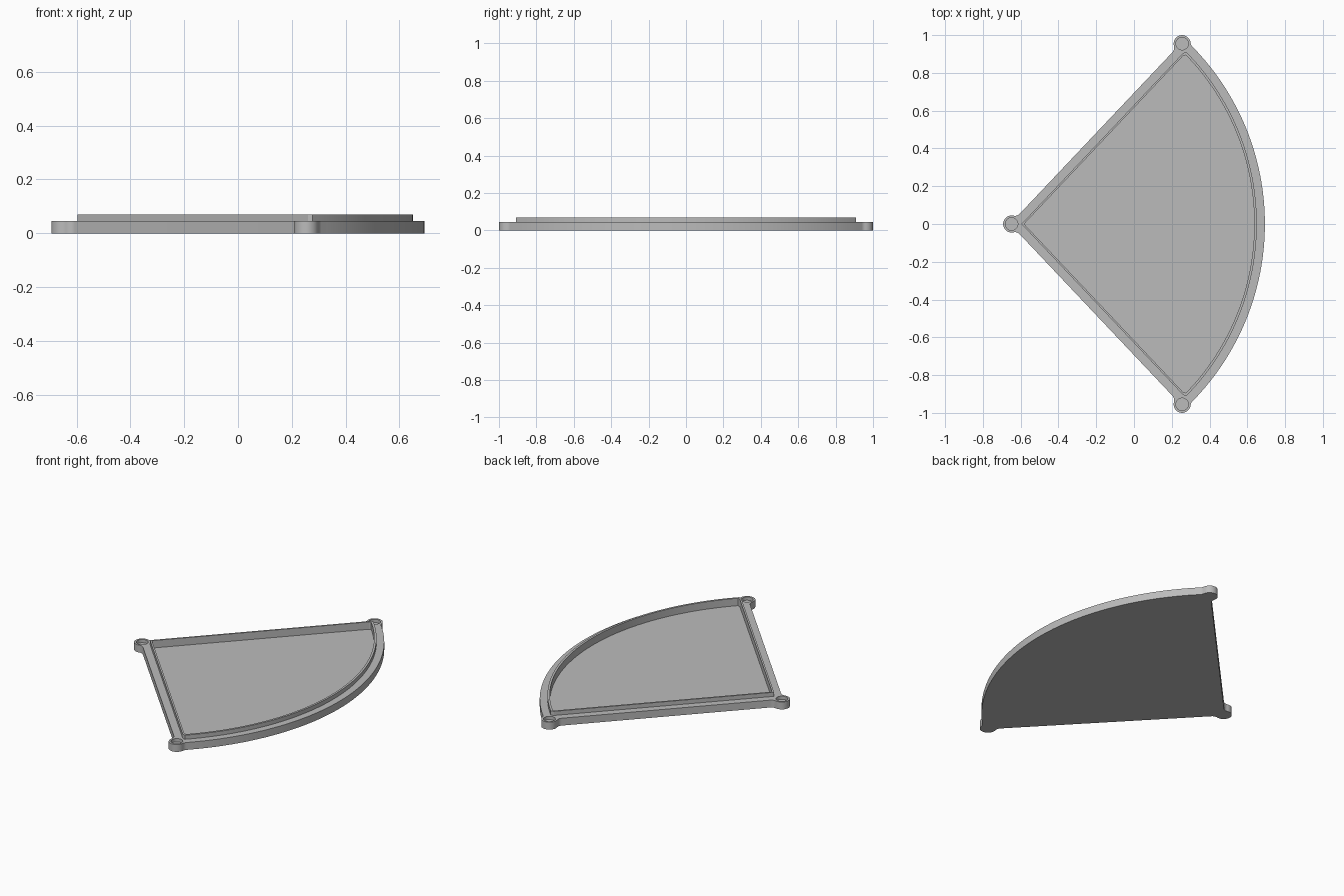
import bpy, bmesh
from math import cos, sin, pi, sqrt, acos, atan2, radians
from mathutils import Vector

if "Cube" in bpy.data.objects:
    bpy.data.objects.remove(bpy.data.objects["Cube"], do_unlink=True)

# Main dimensions
APEX = Vector((-0.648, 0))
HALF = radians(46.6)                 # half angle of the sector
LENGTH = 1.314                       # apex to outer screw boss
ARC = 1.341                          # radius of the curved edge
BOSS, HOLE, FILLET = 0.045, 0.033, 0.035
EDGE = 0.006                         # straight edge offset from boss line
FLOOR, RIM, TOP = 0.025, 0.045, 0.07

along = Vector((cos(HALF), sin(HALF)))
out = Vector((-sin(HALF), cos(HALF)))
CORNER = APEX + along * LENGTH


def arc(centre, r, a0, a1, n, turn=1):
    """Points on an arc; turn is 1 for anticlockwise, -1 for clockwise."""
    span = ((a1 - a0) * turn) % (2 * pi)
    return [centre + r * Vector((cos(a), sin(a)))
            for a in (a0 + turn * span * i / n for i in range(n + 1))]


def heading(a, b):
    return atan2(b.y - a.y, b.x - a.x)


def arc_angle(r, gap):
    """Polar angle about the apex at radius r lying gap away from the corner."""
    return HALF - acos((LENGTH**2 + r**2 - gap**2) / (2 * LENGTH * r))


def mirrored(half):
    """Close an upper half outline with its mirror image across y = 0."""
    lower = [Vector((p.x, -p.y)) for p in reversed(half[1:-1])]
    return half + lower


def body_outline():
    th = arc_angle(ARC + FILLET, BOSS + FILLET)
    f1 = APEX + (ARC + FILLET) * Vector((cos(th), sin(th)))
    s = sqrt((BOSS + FILLET)**2 - (EDGE + FILLET)**2)
    f2 = CORNER - s * along + (EDGE + FILLET) * out
    f3 = APEX + s * along + (EDGE + FILLET) * out
    down = HALF - pi / 2
    pts = arc(APEX, ARC, 0, th, 32)
    pts += arc(f1, FILLET, th + pi, heading(f1, CORNER), 6, -1)[1:]
    pts += arc(CORNER, BOSS, heading(CORNER, f1), heading(CORNER, f2), 20)[1:]
    pts += arc(f2, FILLET, heading(f2, CORNER), down, 6, -1)[1:]
    pts += arc(f3, FILLET, down, heading(f3, APEX), 6, -1)
    pts += arc(APEX, BOSS, heading(APEX, f3), pi, 12)[1:]
    return mirrored(pts)


def lip_outline(offset, radius, gap):
    """Sector inset by offset, its corners trimmed to clear the bosses."""
    pts = arc(APEX, radius, 0, arc_angle(radius, gap), 32)
    pts.append(CORNER - sqrt(gap**2 - offset**2) * along - offset * out)
    pts.append(APEX + Vector((offset / sin(HALF), 0)))
    return mirrored(pts)


bm = bmesh.new()


def wall(points, z0, z1):
    """Upright wall along a closed outline; returns its lower and upper edges."""
    low = [bm.verts.new((p.x, p.y, z0)) for p in points]
    high = [bm.verts.new((p.x, p.y, z1)) for p in points]
    rims = ([], [])
    for i in range(len(points)):
        j = (i + 1) % len(points)
        bm.faces.new((low[i], low[j], high[j], high[i]))
        rims[0].append(bm.edges.get((low[i], low[j])))
        rims[1].append(bm.edges.get((high[i], high[j])))
    return rims


def cap(*loops):
    """Flat face bounded by the first loop, with the others as openings."""
    bmesh.ops.triangle_fill(bm, use_beauty=True, use_dissolve=False,
                            edges=[e for loop in loops for e in loop],
                            normal=(0, 0, 1))


# Outer body, raised lip and recessed floor
base, rim = wall(body_outline(), 0, RIM)
lip_foot, lip_top = wall(lip_outline(0.038, 1.298, 0.05), RIM, TOP)
floor, pocket_top = wall(lip_outline(0.048, 1.285, 0.064), FLOOR, TOP)

# Blind screw holes in the three bosses
mouths = []
for centre in (APEX, CORNER, Vector((CORNER.x, -CORNER.y))):
    bottom, mouth = wall(arc(centre, HOLE, 0, 2 * pi - 2 * pi / 32, 31), FLOOR, RIM)
    cap(bottom)
    mouths.append(mouth)

cap(base)
cap(floor)
cap(lip_top, pocket_top)
cap(rim, lip_foot, *mouths)
bmesh.ops.recalc_face_normals(bm, faces=bm.faces)

mesh = bpy.data.meshes.new("sector_tray")
bm.to_mesh(mesh)
bm.free()
tray = bpy.data.objects.new("sector_tray", mesh)
bpy.context.collection.objects.link(tray)

# Plain grey finish
grey = bpy.data.materials.new("plain_grey")
grey.use_nodes = True
grey.diffuse_color = (0.5, 0.5, 0.5, 1)
grey.node_tree.nodes["Principled BSDF"].inputs["Base Color"].default_value = (0.5, 0.5, 0.5, 1)
mesh.materials.append(grey)

bpy.ops.object.select_all(action='DESELECT')
tray.select_set(True)
bpy.context.view_layer.objects.active = tray
bpy.ops.object.shade_smooth_by_angle(angle=radians(30))
